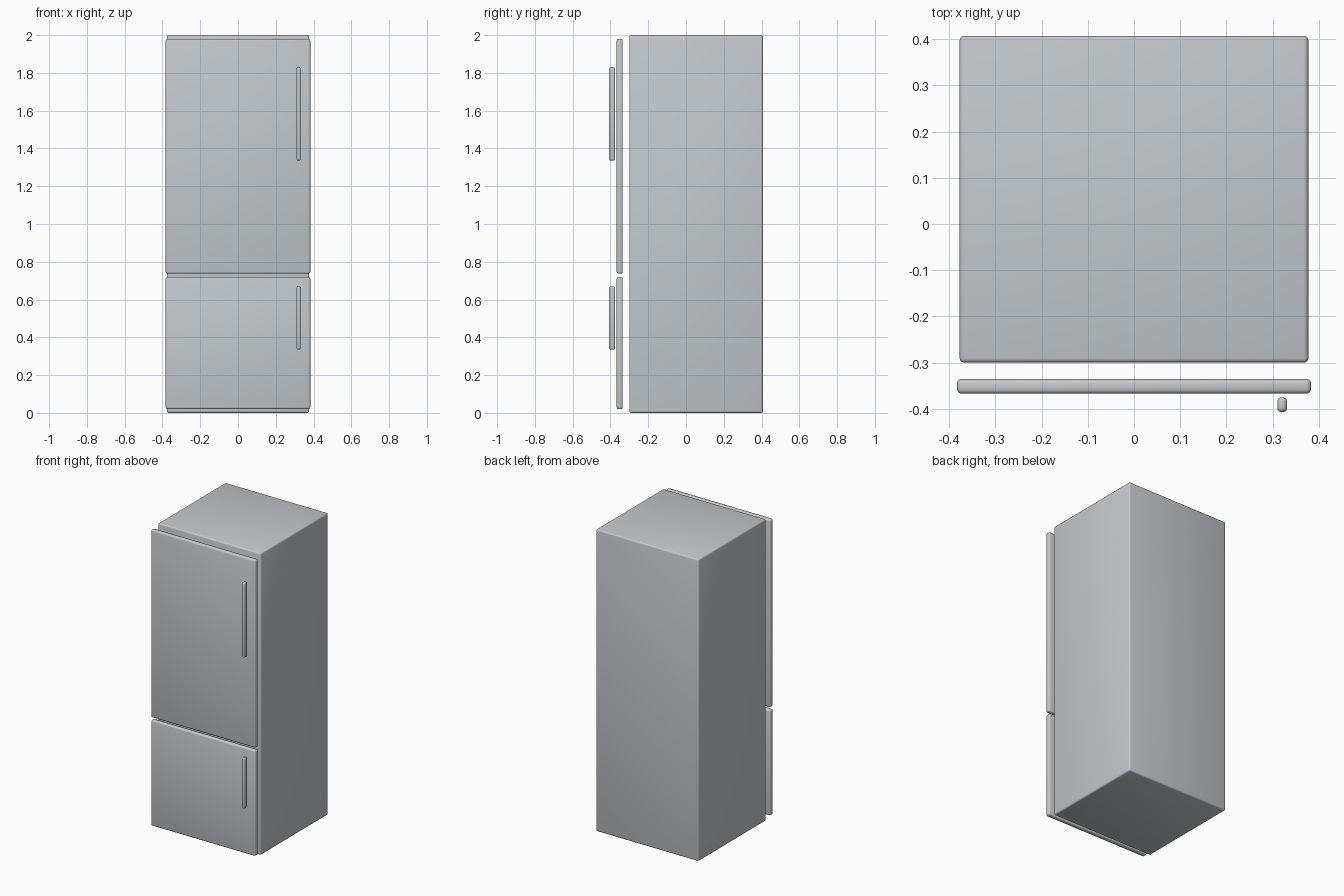
import bpy
import bmesh

cube = bpy.data.objects.get("Cube")
if cube:
    bpy.data.objects.remove(cube, do_unlink=True)

# Single brushed metal colour
steel = bpy.data.materials.new("silver_steel")
steel.use_nodes = True
colour = (0.56, 0.59, 0.61, 1.0)
steel.diffuse_color = colour
steel.node_tree.nodes["Principled BSDF"].inputs["Base Color"].default_value = colour


def rounded_box(name, x, y, z, radius, segments):
    """Box spanning the x, y and z ranges, with rounded edges."""
    spans = (x, y, z)
    bm = bmesh.new()
    bmesh.ops.create_cube(bm, size=1)
    for v in bm.verts:
        v.co = [(c + 0.5) * (hi - lo) + lo for c, (lo, hi) in zip(v.co, spans)]
    centre = [sum(s) / 2 for s in spans]
    bmesh.ops.translate(bm, verts=bm.verts, vec=[-c for c in centre])
    bmesh.ops.bevel(bm, geom=bm.edges[:], offset=radius, segments=segments,
                    profile=0.5, affect='EDGES', clamp_overlap=True)
    for f in bm.faces:
        f.smooth = True
    mesh = bpy.data.meshes.new(name)
    bm.to_mesh(mesh)
    bm.free()
    mesh.materials.append(steel)
    obj = bpy.data.objects.new(name, mesh)
    obj.location = centre
    bpy.context.collection.objects.link(obj)
    return obj


# Cabinet
rounded_box("cabinet", (-0.377, 0.377), (-0.30, 0.407), (0, 2), 0.01, 3)

# Freezer and fridge doors, each with an upright handle on the same side
for name, door_z, handle_z in (("freezer", (0.02, 0.72), (0.335, 0.67)),
                               ("fridge", (0.737, 1.98), (1.335, 1.83))):
    rounded_box(name + "_door", (-0.383, 0.383), (-0.367, -0.335), door_z, 0.01, 3)
    rounded_box(name + "_handle", (0.31, 0.331), (-0.407, -0.375), handle_z, 0.009, 3)
